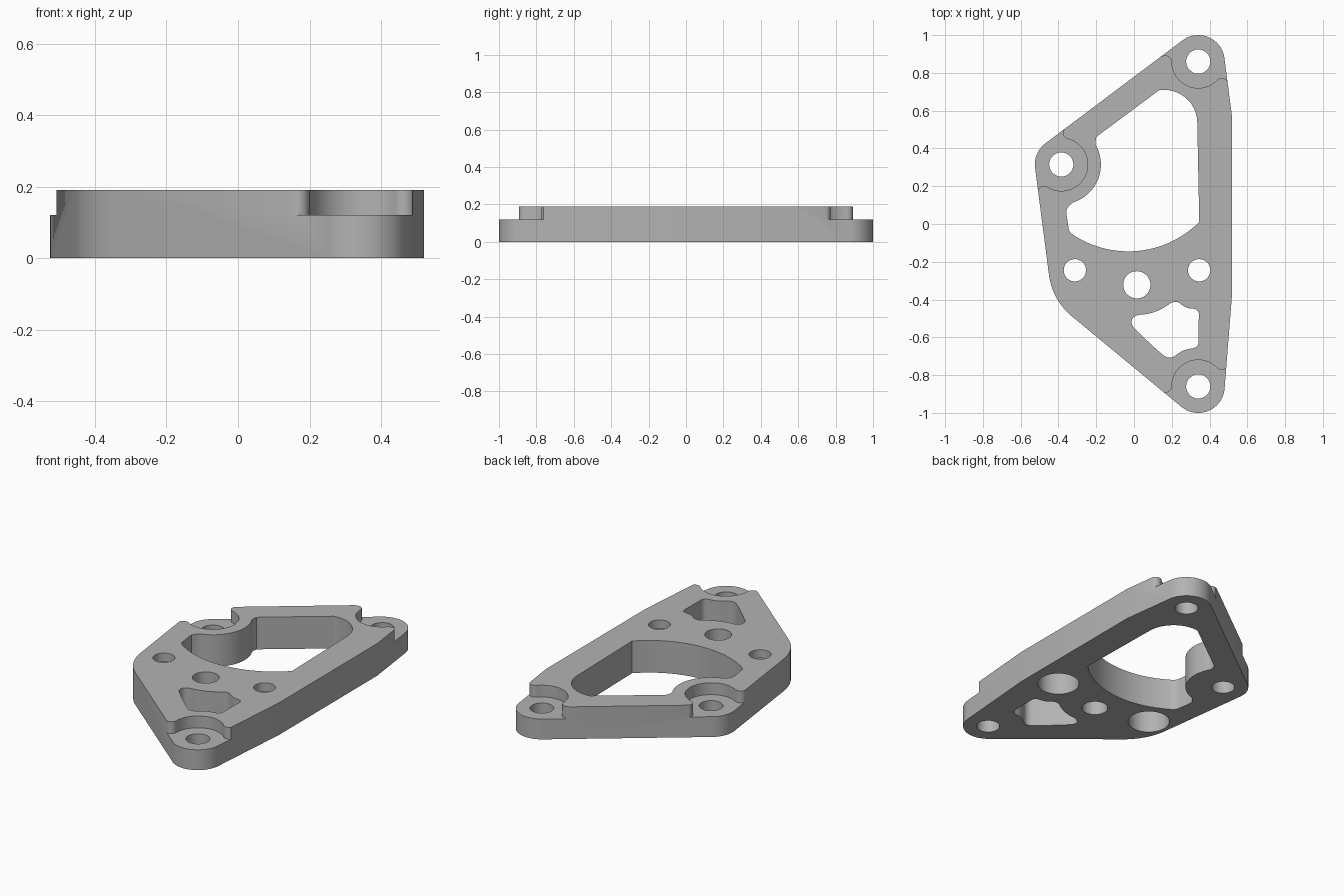
import bpy, bmesh, math
from mathutils import Vector
from mathutils.geometry import convex_hull_2d

if "Cube" in bpy.data.objects:
    bpy.data.objects.remove(bpy.data.objects["Cube"])

HEIGHT, LEDGE = 0.19, 0.12
BOSSES = [(0.34, 0.86), (-0.385, 0.315), (0.34, -0.86)]

grey = bpy.data.materials.new("plain grey")
grey.use_nodes = True
grey.diffuse_color = (0.45, 0.45, 0.45, 1)
grey.node_tree.nodes["Principled BSDF"].inputs["Base Color"].default_value = grey.diffuse_color


def arc(centre, radius, start, end, steps=24):
    """Points along an arc, angles in degrees."""
    return [(centre[0] + radius * math.cos(math.radians(start + (end - start) * i / steps)),
             centre[1] + radius * math.sin(math.radians(start + (end - start) * i / steps)))
            for i in range(steps + 1)]


def circle(centre, radius, steps=48):
    return arc(centre, radius, 0, 360, steps)[:-1]


def soften(points, rounds=3):
    """Corner cutting, for small blended corners."""
    for _ in range(rounds):
        out = []
        for a, b in zip(points, points[1:] + points[:1]):
            a, b = Vector(a), Vector(b)
            out += [a.lerp(b, 0.25), a.lerp(b, 0.75)]
        points = out
    return points


def prism(name, points, low, high):
    """Extrude a closed profile between two heights."""
    bm = bmesh.new()
    face = bm.faces.new([bm.verts.new((p[0], p[1], low)) for p in points])
    top = bmesh.ops.extrude_face_region(bm, geom=[face])
    verts = [v for v in top["geom"] if isinstance(v, bmesh.types.BMVert)]
    bmesh.ops.translate(bm, verts=verts, vec=(0, 0, high - low))
    bmesh.ops.recalc_face_normals(bm, faces=bm.faces)
    mesh = bpy.data.meshes.new(name)
    bm.to_mesh(mesh)
    bm.free()
    mesh.materials.append(grey)
    obj = bpy.data.objects.new(name, mesh)
    bpy.context.collection.objects.link(obj)
    return obj


# Plate: tangent outline around the bosses, the broad corner and the straight side
outline = [p for boss in BOSSES for p in circle(boss, 0.14, 72)]
outline += circle((-0.113, -0.226), 0.34, 120) + [(0.52, 0.56), (0.52, -0.36)]
plate = prism("mounting_plate", [outline[i] for i in convex_hull_2d(outline)], 0, HEIGHT)


def cut(points, low=-0.1, high=0.3):
    cutter = prism("cutter", points, low, high)
    cutter.hide_render = True
    mod = plate.modifiers.new("cut", "BOOLEAN")
    mod.operation, mod.solver, mod.object = "DIFFERENCE", "EXACT", cutter
    bpy.context.view_layer.objects.active = plate
    bpy.ops.object.modifier_apply(modifier=mod.name)
    bpy.data.objects.remove(cutter)


def pocket(centre, start, end, radius=0.14, fillet=0.033):
    """Round seat around a boss, flared at both ends and open to the outside."""
    def at(angle, distance):
        return arc(centre, distance, angle, angle, 1)[0]
    out = (start + end) / 2 + 180
    a, b = start + 180, end + 180
    points = arc(at(start, radius + fillet), fillet, a + 130, a, 12)
    points += arc(centre, radius, start, end, 32)[1:-1]
    points += arc(at(end, radius + fillet), fillet, b, b - 130, 12)
    points += [at(out - 75, 0.4), at(out, 0.4), at(out + 75, 0.4)]
    cut(points, LEDGE)


# Stepped seats and bolt holes
for boss, start, end in zip(BOSSES, (180, 238, 44), (316, 436, 180)):
    pocket(boss, start, end)
    cut(circle(boss, 0.064))

# Large window
window = arc((-0.03, 0.386), 0.531, 235, 315)
window += arc((0.16, 0.535), 0.175, 0, 100)
window += [(0.115, 0.695), (-0.185, 0.472), (-0.2, 0.458), (-0.203, 0.44)]
window += arc(BOSSES[1], 0.21, 30, -73)
window += [(-0.345, 0.095), (-0.358, 0.075), (-0.357, 0.05), (-0.345, -0.03)]
cut(window)

# Small window
cut(soften([(-0.02, -0.53), (0.0, -0.482), (0.08, -0.477), (0.15, -0.45),
            (0.22, -0.4), (0.275, -0.447), (0.345, -0.45), (0.342, -0.52),
            (0.342, -0.6), (0.34, -0.655), (0.26, -0.665), (0.19, -0.72),
            (0.13, -0.675), (0.03, -0.58)]))

# Middle hole and the two side holes, counterbored underneath
cut(circle((0.015, -0.322), 0.072))
for x in (-0.313, 0.345):
    cut(circle((x, -0.245), 0.059))
    cut(circle((x, -0.245), 0.115), -0.1, 0.14)

bpy.ops.object.select_all(action="DESELECT")
plate.select_set(True)
bpy.context.view_layer.objects.active = plate
bpy.ops.object.shade_smooth_by_angle(angle=math.radians(30))
